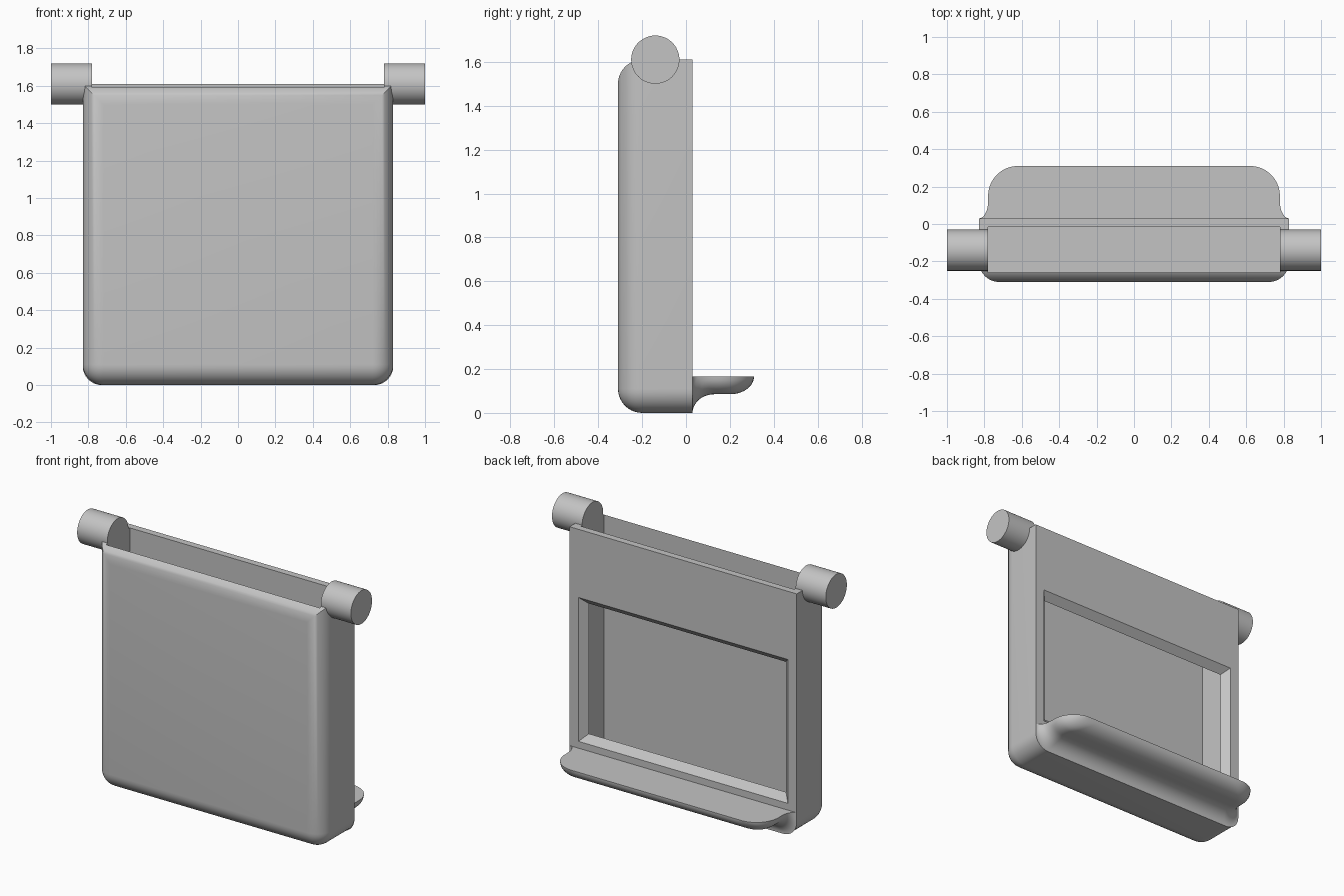
import bpy, bmesh
from math import sqrt, sin, cos, pi
from mathutils import Matrix, Vector

old = bpy.data.objects.get("Cube")
if old:
    bpy.data.objects.remove(old, do_unlink=True)

grey = bpy.data.materials.new("plain_grey")
grey.use_nodes = True
grey.diffuse_color = (0.55, 0.55, 0.55, 1)
grey.node_tree.nodes["Principled BSDF"].inputs["Base Color"].default_value = (0.55, 0.55, 0.55, 1)

HALF, BACK, FRONT, TOP, R = 0.83, 0.03, -0.31, 1.61, 0.11
LIP_TOP, TIP = 0.165, 0.31


def make(name, bm):
    bmesh.ops.recalc_face_normals(bm, faces=bm.faces)
    mesh = bpy.data.meshes.new(name)
    bm.to_mesh(mesh)
    bm.free()
    mesh.materials.append(grey)
    obj = bpy.data.objects.new(name, mesh)
    bpy.context.collection.objects.link(obj)
    return obj


def box(lo, hi):
    bm = bmesh.new()
    bmesh.ops.create_cube(bm, size=1)
    lo, hi = Vector(lo), Vector(hi)
    for v in bm.verts:
        v.co = [(a + b) / 2 + c * (b - a) for a, b, c in zip(lo, hi, v.co)]
    return bm


def activate(obj):
    bpy.ops.object.select_all(action='DESELECT')
    obj.select_set(True)
    bpy.context.view_layer.objects.active = obj


def cut(target, cutter):
    cutter.hide_render = True
    mod = target.modifiers.new("cut", 'BOOLEAN')
    mod.operation, mod.solver, mod.object = 'DIFFERENCE', 'EXACT', cutter
    activate(target)
    bpy.ops.object.modifier_apply(modifier=mod.name)
    bpy.data.objects.remove(cutter, do_unlink=True)


def smooth(obj):
    activate(obj)
    bpy.ops.object.shade_smooth_by_angle(angle=0.6)


# Case: round all front edges and the two lower side edges
bm = box((-HALF, FRONT, 0), (HALF, BACK, TOP))


def is_round(e):
    a, b = (v.co for v in e.verts)
    at_front = max(a.y, b.y) < FRONT + 0.01
    low_side = abs(a.y - b.y) > 0.1 and max(a.z, b.z) < 0.01
    return at_front or low_side


bmesh.ops.bevel(bm, geom=[e for e in bm.edges if is_round(e)], offset=R,
                segments=10, profile=0.5, affect='EDGES')
case = make("case", bm)

# Pocket open at the top
cut(case, make("pocket_cutter", box((-0.78, -0.26, 0.05), (0.78, -0.015, 2))))

# Rear window with a splayed frame, narrowing inwards
bm = box((-0.765, -0.035, 0.21), (0.765, 0.05, 1.16))
for v in bm.verts:
    grow = v.co.y - BACK
    v.co.x += grow if v.co.x > 0 else -grow
    v.co.z += grow if v.co.z > 0.6 else -grow
cut(case, make("window_cutter", bm))
smooth(case)

# Hinge pins at the upper corners
for side, name in ((1, "left_pin"), (-1, "right_pin")):
    bm = bmesh.new()
    bmesh.ops.create_cone(bm, cap_ends=True, segments=48, radius1=0.11,
                          radius2=0.11, depth=0.22)
    bm.transform(Matrix.Translation((side * 0.89, -0.14, TOP)) @ Matrix.Rotation(pi / 2, 4, 'Y'))
    smooth(make(name, bm))


# Rear lip: sections lofted backwards, coved at the root and rounded at the tip
def arc(t):
    return sqrt(max(0, 1 - t * t))


def half_width(y):
    if y < 0.12:
        return HALF - 0.05 * arc((0.12 - y) / 0.09)
    return 0.62 + 0.16 * arc(max(0, y - 0.15) / 0.16)


def underside(y):
    if y < 0.13:
        return 0.085 * arc((0.13 - y) / 0.1)
    return LIP_TOP - 0.08 * arc(max(0, y - 0.2) / 0.11)


bm = bmesh.new()
rings, steps, corner = [], 40, 8
for i in range(steps + 1):
    y = BACK + (TIP - BACK) * (1 - cos(pi * i / steps)) / 2
    w, low = half_width(y), underside(y)
    rz = min(0.1, max(LIP_TOP - low, 0.001))
    low = min(low, LIP_TOP - 0.001)
    side = [(w, LIP_TOP)]
    for k in range(corner + 1):
        a = k / corner * pi / 2
        side.append((w - 0.1 * (1 - cos(a)), low + rz * (1 - sin(a))))
    ring = side + [(-x, z) for x, z in reversed(side)]
    rings.append([bm.verts.new((x, y, z)) for x, z in ring])
for a, b in zip(rings, rings[1:]):
    for j in range(len(a)):
        k = (j + 1) % len(a)
        bm.faces.new((a[j], a[k], b[k], b[j]))
bm.faces.new(rings[0])
bm.faces.new(rings[-1])
bmesh.ops.remove_doubles(bm, verts=bm.verts, dist=0.0002)
smooth(make("rear_lip", bm))
